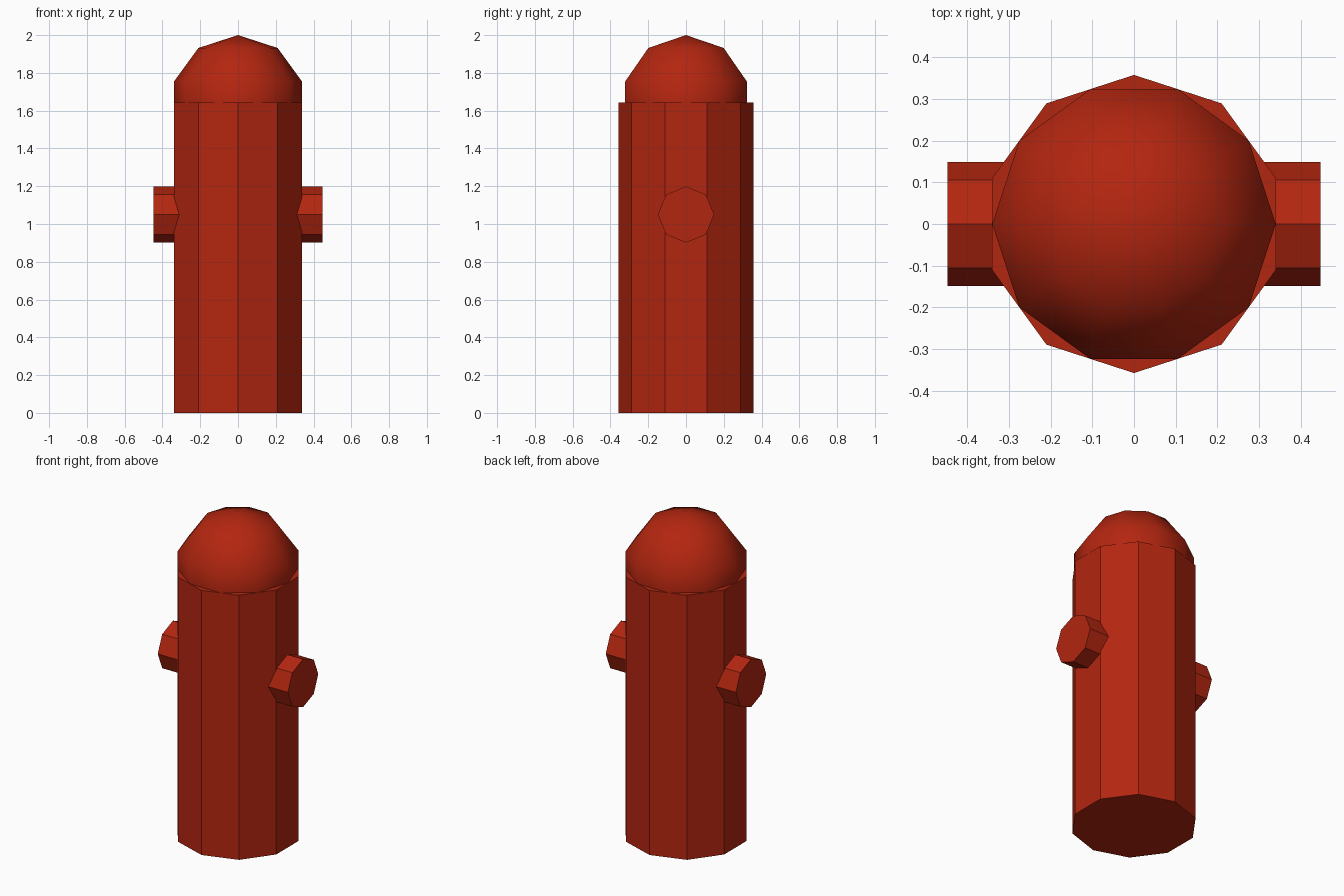
import bpy
import math

if "Cube" in bpy.data.objects:
    bpy.data.objects.remove(bpy.data.objects["Cube"])

red = bpy.data.materials.new("hydrant red")
red.diffuse_color = (0.45, 0.019, 0.005, 1)
red.use_nodes = True
red.node_tree.nodes["Principled BSDF"].inputs["Base Color"].default_value = red.diffuse_color

RADIUS = 0.357
BODY_TOP = 1.643


def finish(name, smooth=False):
    """Name the active part, bake its rotation, set shading and colour."""
    obj = bpy.context.object
    obj.name = name
    bpy.ops.object.transform_apply(location=False, rotation=True, scale=False)
    obj.data.materials.append(red)
    obj.data.polygons.foreach_set("use_smooth", [smooth] * len(obj.data.polygons))
    return obj


# Ten-sided body with corners on the front and back
bpy.ops.mesh.primitive_cylinder_add(vertices=10, radius=RADIUS, depth=BODY_TOP,
                                    location=(0, 0, BODY_TOP / 2))
finish("body")

# Smooth domed cap, its lower half sunk into the body
bpy.ops.mesh.primitive_uv_sphere_add(segments=10, ring_count=5, radius=RADIUS,
                                     location=(0, 0, BODY_TOP),
                                     rotation=(0, 0, math.pi / 2))
finish("domed_cap", smooth=True)

# Octagonal outlet pipe running through the body from side to side
bpy.ops.mesh.primitive_cylinder_add(vertices=8, radius=0.149, depth=0.894,
                                    location=(0, 0, 1.05),
                                    rotation=(0, math.pi / 2, 0))
finish("side_outlets")
